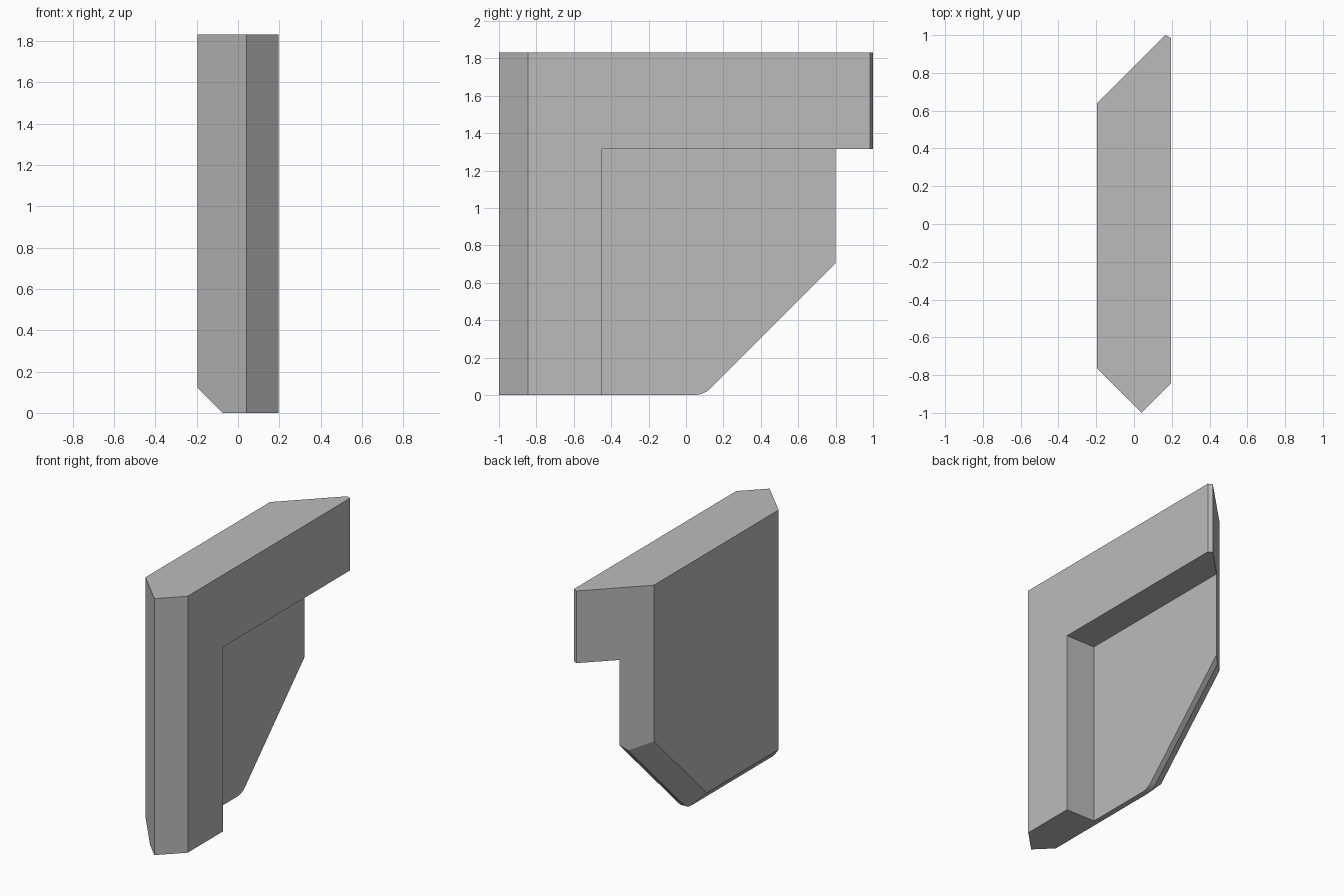
import bpy, bmesh, math

cube = bpy.data.objects.get("Cube")
if cube:
    bpy.data.objects.remove(cube, do_unlink=True)

HALF = 0.195      # half thickness
HEIGHT = 1.83
CHAMFER = 0.12    # bevel along the lower edge
RECESS_X = -0.035


def hull(name, points):
    """Convex solid around the given points."""
    bm = bmesh.new()
    for p in points:
        bm.verts.new(p)
    res = bmesh.ops.convex_hull(bm, input=bm.verts[:])
    loose = [v for v in bm.verts if not v.link_faces]
    bmesh.ops.delete(bm, geom=loose, context='VERTS')
    bmesh.ops.dissolve_limit(bm, angle_limit=0.002, verts=bm.verts[:], edges=bm.edges[:])
    bmesh.ops.recalc_face_normals(bm, faces=bm.faces[:])
    mesh = bpy.data.meshes.new(name)
    bm.to_mesh(mesh)
    bm.free()
    obj = bpy.data.objects.new(name, mesh)
    bpy.context.collection.objects.link(obj)
    return obj


def boolean(target, tool, operation):
    """Apply a boolean and discard the tool."""
    tool.hide_render = True
    mod = target.modifiers.new(operation.title(), 'BOOLEAN')
    mod.operation, mod.object, mod.solver = operation, tool, 'EXACT'
    bpy.context.view_layer.objects.active = target
    bpy.ops.object.modifier_apply(modifier=mod.name)
    bpy.data.objects.remove(tool, do_unlink=True)


# Body: plan outline with pointed front and slanted back, run past the right face
outline = [(-0.3, -0.66), (0.04, -1), (HALF, -0.845),
           (HALF, 0.985), (0.165, 1), (-0.3, 0.535)]
body = hull("bracket_panel", [(x, y, z) for x, y in outline for z in (-0.1, HEIGHT)])

# Side envelope: flat bottom, rounded corner, rising diagonal, bevelled on the right
corner_y = 0.045
arc = [math.radians(-90 + 45 * i / 8) for i in range(9)]
rim = [(corner_y + CHAMFER * math.cos(a), CHAMFER * (1 + math.sin(a))) for a in arc]
far_y, far_z = rim[-1][0] + 1, rim[-1][1] + 1
top = [(far_y, 2), (-1.3, 2)]
outer = [(-1.3, 0)] + rim + [(far_y, far_z)] + top
inner = [(-1.3, CHAMFER), (corner_y, CHAMFER), (corner_y + 1, CHAMFER + 1)] + top
sections = [(-HALF, inner), (CHAMFER - HALF, outer), (0.3, outer)]
envelope = hull("side_envelope", [(x, y, z) for x, prof in sections for y, z in prof])
boolean(body, envelope, 'INTERSECT')

# Recess on the left face, below the upper arm and behind the front post
recess = hull("recess_cutter", [(x, y, z) for x in (RECESS_X, 0.4)
                                for y in (-0.45, 1.3) for z in (-0.2, 1.315)])
boolean(body, recess, 'DIFFERENCE')

# Material
grey = bpy.data.materials.new("plain grey")
grey.use_nodes = True
color = (0.5, 0.5, 0.5, 1)
grey.diffuse_color = color
grey.node_tree.nodes["Principled BSDF"].inputs["Base Color"].default_value = color
body.data.materials.clear()
body.data.materials.append(grey)

# Smooth only the rounded corner
bpy.ops.object.select_all(action='DESELECT')
body.select_set(True)
bpy.context.view_layer.objects.active = body
bpy.ops.object.shade_smooth_by_angle(angle=math.radians(20))
